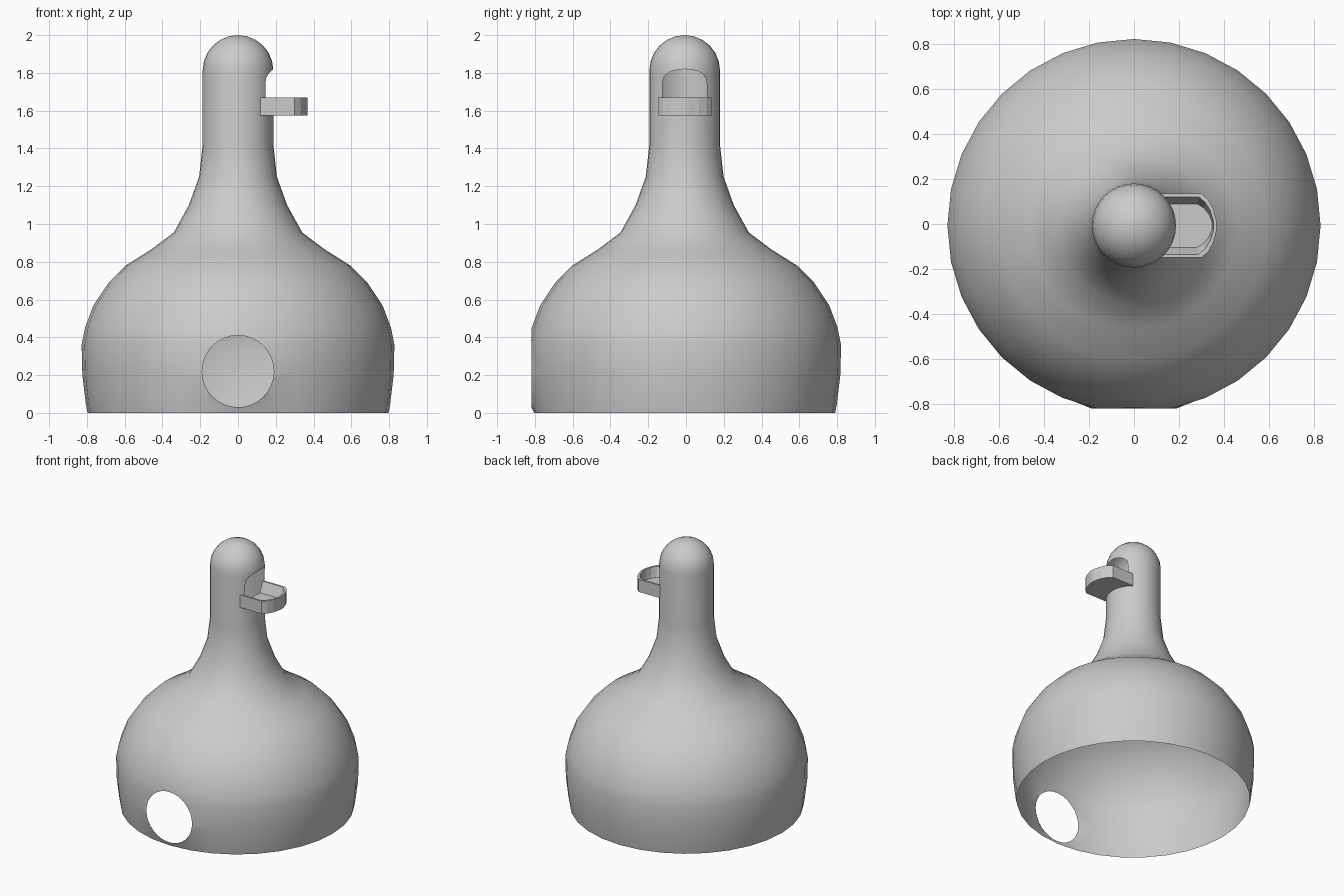
import bpy
import bmesh
from math import sin, cos, pi, radians
from mathutils import Matrix

if "Cube" in bpy.data.objects:
    bpy.data.objects.remove(bpy.data.objects["Cube"])

SIDES = 32
AXIS_Y = -0.007      # the body axis sits slightly forward
FRONT_Y = -0.818     # plane of the round doorway

grey = bpy.data.materials.new("light grey")
grey.use_nodes = True
grey.diffuse_color = (0.6, 0.6, 0.6, 1)
grey.node_tree.nodes["Principled BSDF"].inputs["Base Color"].default_value = (0.6, 0.6, 0.6, 1)


def make_object(name, bm):
    bmesh.ops.recalc_face_normals(bm, faces=bm.faces)
    mesh = bpy.data.meshes.new(name)
    bm.to_mesh(mesh)
    bm.free()
    mesh.materials.append(grey)
    obj = bpy.data.objects.new(name, mesh)
    bpy.context.collection.objects.link(obj)
    return obj


def prism(name, outline, depth_vector):
    """Extrude a closed outline into a solid."""
    bm = bmesh.new()
    face = bm.faces.new([bm.verts.new(p) for p in outline])
    new = bmesh.ops.extrude_face_region(bm, geom=[face], use_keep_orig=True)["geom"]
    verts = [g for g in new if isinstance(g, bmesh.types.BMVert)]
    bmesh.ops.translate(bm, verts=verts, vec=depth_vector)
    return make_object(name, bm)


# Bell-shaped body: lathe profile with a domed top
profile = [(0.797, 0), (0.806, 0.05), (0.824, 0.2), (0.828, 0.36), (0.81, 0.45),
           (0.765, 0.57), (0.685, 0.69), (0.595, 0.78), (0.46, 0.865), (0.34, 0.955),
           (0.26, 1.1), (0.206, 1.25), (0.187, 1.42)]
DOME_R, DOME_Z = 0.187, 1.813
profile += [(DOME_R * cos(a), DOME_Z + DOME_R * sin(a))
            for a in (radians(15 * i) for i in range(6))]

bm = bmesh.new()
rings = [[bm.verts.new((r * cos(2 * pi * i / SIDES), AXIS_Y + r * sin(2 * pi * i / SIDES), z))
          for i in range(SIDES)] for r, z in profile]
for low, high in zip(rings, rings[1:]):
    for i in range(SIDES):
        j = (i + 1) % SIDES
        bm.faces.new((low[i], low[j], high[j], high[i]))
tip = bm.verts.new((0, AXIS_Y, 2))
for i in range(SIDES):
    bm.faces.new((rings[-1][i], rings[-1][(i + 1) % SIDES], tip))
bm.faces.new(rings[0][::-1])
body = make_object("bell_body", bm)

# Cutters: round doorway at the front, arched window in the neck
HOLE_Z, HOLE_R, HOLE_END = 0.22, 0.19, -0.5
hole = [(HOLE_R * cos(2 * pi * i / SIDES), HOLE_END, HOLE_Z + HOLE_R * sin(2 * pi * i / SIDES))
        for i in range(SIDES)]
WIN_X, WIN_W, WIN_LOW, WIN_SPRING = 0.05, 0.117, 1.585, 1.74
window = [(WIN_X, AXIS_Y - WIN_W, WIN_LOW), (WIN_X, AXIS_Y + WIN_W, WIN_LOW)]
window += [(WIN_X, AXIS_Y + WIN_W * cos(pi * i / 10), WIN_SPRING + 0.08 * sin(pi * i / 10) ** 0.7)
           for i in range(11)]
cutters = [prism("doorway_cutter", hole, (0, -0.6, 0)),
           prism("window_cutter", window, (0.4, 0, 0))]

bpy.context.view_layer.objects.active = body
for cutter in cutters:
    mod = body.modifiers.new("cut", "BOOLEAN")
    mod.operation, mod.solver, mod.object = "DIFFERENCE", "EXACT", cutter
    bpy.ops.object.modifier_apply(modifier=mod.name)
    bpy.data.objects.remove(cutter)

# Open the shell: drop the cut walls and base cap, then flatten the doorway rim
bm = bmesh.new()
bm.from_mesh(body.data)
inner = [v for v in bm.verts
         if (abs(v.co.y - HOLE_END) < 1e-4 and v.co.z < 0.45)
         or (abs(v.co.x - WIN_X) < 1e-4 and 1.5 < v.co.z < 1.83)]
bmesh.ops.delete(bm, geom=inner, context="VERTS")
base = [f for f in bm.faces if f.calc_center_median().z < 0.001]
bmesh.ops.delete(bm, geom=base, context="FACES")
for v in bm.verts:
    reach = (v.co.x ** 2 + (v.co.z - HOLE_Z) ** 2) ** 0.5
    if v.co.y < HOLE_END and reach < HOLE_R + 0.003:
        v.co.y = FRONT_Y
bm.to_mesh(body.data)
bm.free()
for poly in body.data.polygons:
    poly.use_smooth = True

# Tray below the window: rounded lip with sloping inner sides
half = [(0.12, 0.142), (0.3, 0.142), (0.33, 0.115), (0.352, 0.075), (0.367, 0.02)]
path = [(x, -y) for x, y in half] + half[::-1]
bm = bmesh.new()
loops = []
for z, inset_x, scale_y in ((1.575, 0, 1), (1.67, 0, 1), (1.67, 0.014, 0.9), (1.595, 0.02, 0.68)):
    loops.append([bm.verts.new((x - (inset_x if x > 0.2 else 0), AXIS_Y + y * scale_y, z))
                  for x, y in path])
for a, b in zip(loops, loops[1:]):
    for i in range(len(path) - 1):
        bm.faces.new((a[i], a[i + 1], b[i + 1], b[i]))
bm.faces.new(loops[0])
bm.faces.new(loops[-1])
bm.faces.new([l[0] for l in loops] + [l[-1] for l in reversed(loops)])
make_object("tray", bm)
